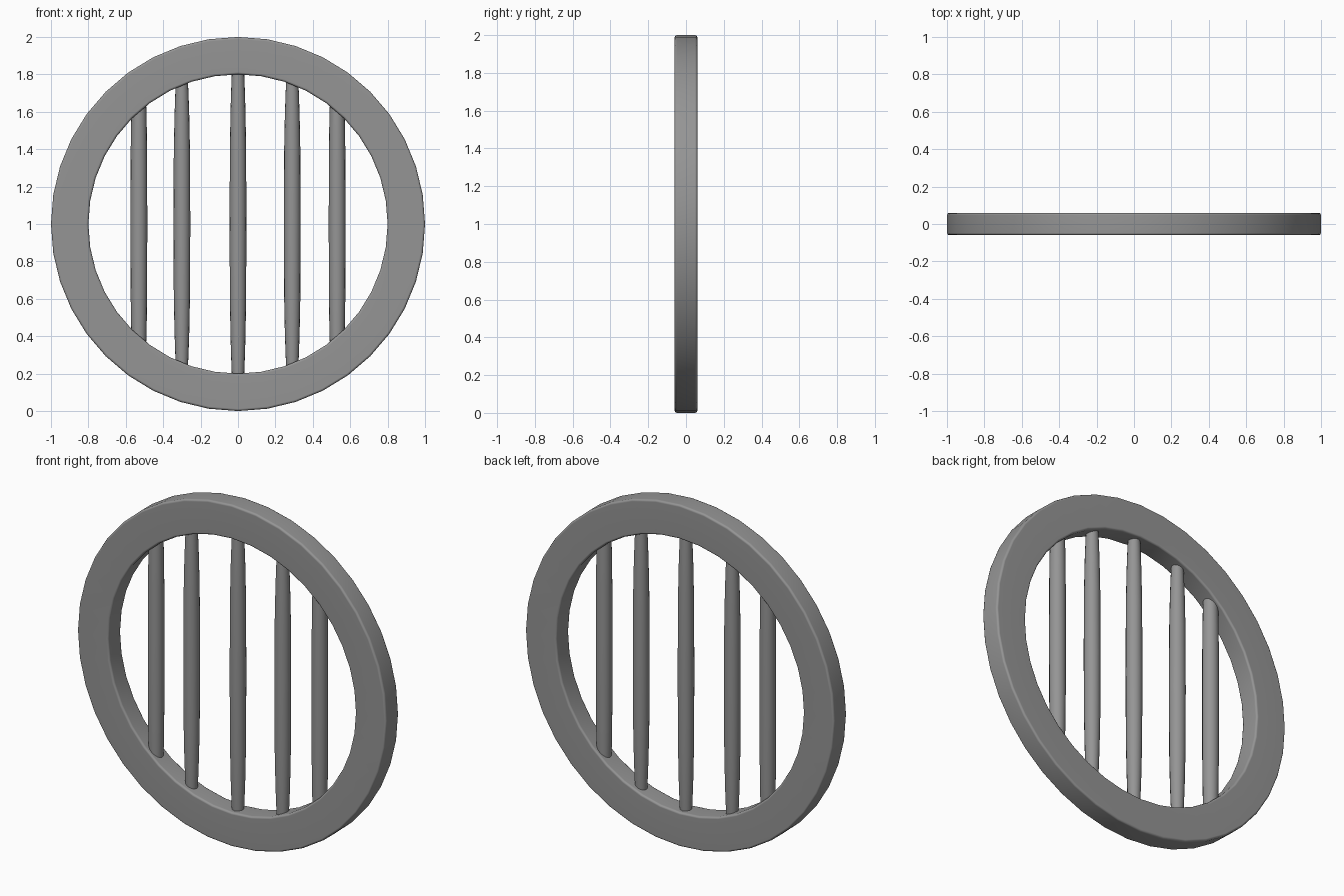
import bpy, bmesh
from math import sin, cos, tau, sqrt

if "Cube" in bpy.data.objects:
    bpy.data.objects.remove(bpy.data.objects["Cube"])

# Dark grey metal
metal = bpy.data.materials.new("dark_grey")
metal.diffuse_color = (0.3, 0.3, 0.3, 1)
metal.use_nodes = True
metal.node_tree.nodes["Principled BSDF"].inputs["Base Color"].default_value = metal.diffuse_color


def lathe(name, profile, sides, loop, location, upright):
    """Revolve (radius, height) points; loop closes the profile, otherwise the ends are capped."""
    bm = bmesh.new()
    rings = []
    for r, h in profile:
        ring = []
        for i in range(sides):
            a = tau * i / sides
            x, y = r * cos(a), r * sin(a)
            ring.append(bm.verts.new((x, y, h) if upright else (x, h, y)))
        rings.append(ring)
    pairs = list(zip(rings, rings[1:]))
    if loop:
        pairs.append((rings[-1], rings[0]))
    for a, b in pairs:
        for i in range(sides):
            j = (i + 1) % sides
            bm.faces.new((a[i], a[j], b[j], b[i]))
    if not loop:
        bm.faces.new(rings[0])
        bm.faces.new(rings[-1])
    bmesh.ops.recalc_face_normals(bm, faces=bm.faces)
    mesh = bpy.data.meshes.new(name)
    bm.to_mesh(mesh)
    bm.free()
    mesh.materials.append(metal)
    ob = bpy.data.objects.new(name, mesh)
    ob.location = location
    bpy.context.collection.objects.link(ob)
    bpy.ops.object.select_all(action='DESELECT')
    ob.select_set(True)
    bpy.context.view_layer.objects.active = ob
    bpy.ops.object.shade_smooth_by_angle(angle=0.9)
    return ob


# Round frame: rectangular section with softened corners, flat faces kept flat
R, r, d, b = 1.0, 0.8, 0.06, 0.012
section = [(R - b, -d), (R - b * 0.3, -d + b * 0.3), (R, -d + b),
           (R, d - b), (R - b * 0.3, d - b * 0.3), (R - b, d),
           (r + b, d), (r + b * 0.3, d - b * 0.3), (r, d - b),
           (r, -d + b), (r + b * 0.3, -d + b * 0.3), (r + b, -d)]
frame = lathe("round_frame", section, 40, True, (0, 0, 1), False)
weighted = frame.modifiers.new("flat_faces", 'WEIGHTED_NORMAL')
weighted.keep_sharp = True

# Vertical bars: slightly barrel-shaped, ends just sunk into the frame
for n, x in enumerate((-0.53, -0.30, 0.0, 0.29, 0.53)):
    half = sqrt(r * r - x * x) + 0.03
    taper = 0.013 if abs(x) < 0.4 else 0.005
    profile = [(0.045 - taper * abs(t) ** 3, t * half)
               for t in (-1, -0.9, -0.75, -0.5, 0, 0.5, 0.75, 0.9, 1)]
    lathe(f"bar_{n + 1}", profile, 16, False, (x, 0, 1), True)
